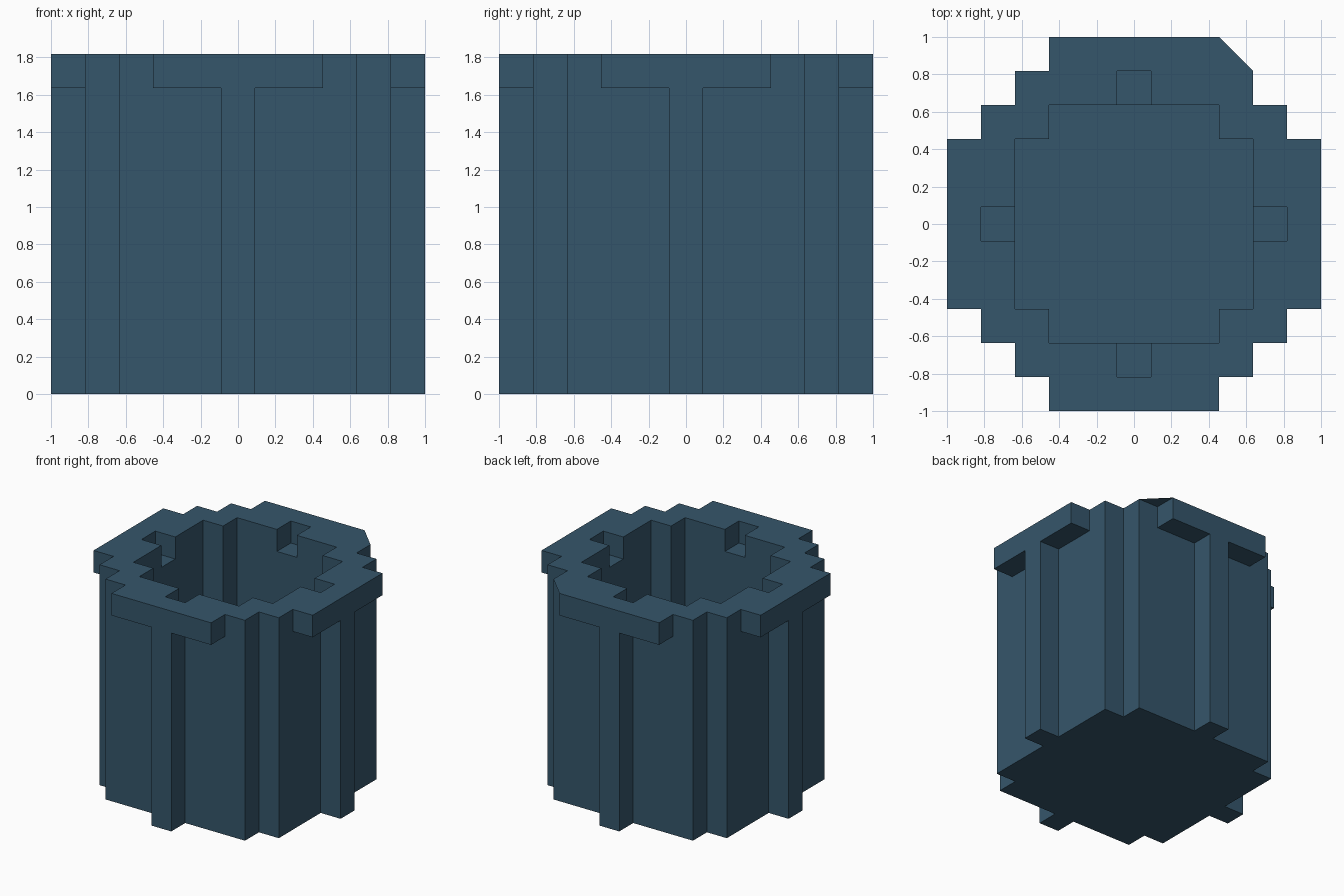
import bpy, bmesh, math
from mathutils import Matrix

if "Cube" in bpy.data.objects:
    bpy.data.objects.remove(bpy.data.objects["Cube"], do_unlink=True)

U = 2 / 11  # block unit: the model is 11 units wide and 10 high

mat = bpy.data.materials.new("slate_blue")
mat.use_nodes = True
colour = (0.036, 0.093, 0.147, 1)
mat.diffuse_color = colour
mat.node_tree.nodes["Principled BSDF"].inputs["Base Color"].default_value = colour


def prism(name, outline, low, high, matrix=Matrix()):
    """Extrude an xy outline (in units) from low to high along z, then place it."""
    bm = bmesh.new()
    face = bm.faces.new([bm.verts.new((x, y, low)) for x, y in outline])
    ext = bmesh.ops.extrude_face_region(bm, geom=[face])
    bmesh.ops.translate(bm, vec=(0, 0, high - low),
                        verts=[g for g in ext["geom"] if isinstance(g, bmesh.types.BMVert)])
    bmesh.ops.transform(bm, matrix=Matrix.Scale(U, 4) @ matrix, verts=bm.verts)
    bmesh.ops.recalc_face_normals(bm, faces=bm.faces)
    mesh = bpy.data.meshes.new(name)
    bm.to_mesh(mesh)
    bm.free()
    mesh.materials.append(mat)
    obj = bpy.data.objects.new(name, mesh)
    bpy.context.collection.objects.link(obj)
    return obj


def notched_square(a, b):
    """Square of half-width a whose corners are cut back to half-width b."""
    points = []
    for _ in range(4):
        points = [(-y, x) for x, y in points] + [(a, b), (b, b), (b, a)]
    # put the quarters in counter-clockwise order
    return sorted(points, key=lambda p: math.atan2(p[1], p[0]))


def combine(target, tool, operation):
    """Apply a boolean and discard the helper."""
    tool.hide_render = True
    mod = target.modifiers.new(operation.lower(), "BOOLEAN")
    mod.object, mod.operation, mod.solver = tool, operation, "EXACT"
    bpy.context.view_layer.objects.active = target
    bpy.ops.object.modifier_apply(modifier=mod.name)
    bpy.data.objects.remove(tool, do_unlink=True)


# Main body
pot = prism("pot", notched_square(4.5, 3.5), 0, 10)

# T-shaped rib and rim lip on each side, set slightly into the body
tee = [(-0.5, 0), (0.5, 0), (0.5, 9), (2.5, 9), (2.5, 10), (-2.5, 10), (-2.5, 9), (-0.5, 9)]
stand_up = Matrix.Rotation(math.pi / 2, 4, "X")
for i in range(4):
    turn = Matrix.Rotation(i * math.pi / 2, 4, "Z")
    combine(pot, prism("rib_and_lip", tee, 4.2, 5.5, turn @ stand_up), "UNION")

# Hollow inside, leaving a floor one unit thick
combine(pot, prism("cavity_cutter", notched_square(3.5, 2.5), 1, 11), "DIFFERENCE")

# Shallow notches in the inner edge of the rim
for w, d in ((0.5, 4.5), (4.5, 0.5)):
    slot = [(-w, -d), (w, -d), (w, d), (-w, d)]
    combine(pot, prism("notch_cutter", slot, 9, 11), "DIFFERENCE")

# Merge coplanar pieces into clean flat faces
bm = bmesh.new()
bm.from_mesh(pot.data)
bmesh.ops.remove_doubles(bm, verts=bm.verts, dist=0.0005)
bmesh.ops.dissolve_limit(bm, angle_limit=math.radians(1), verts=bm.verts, edges=bm.edges)
for face in bm.faces:
    face.smooth = False
    face.material_index = 0
bm.to_mesh(pot.data)
bm.free()
